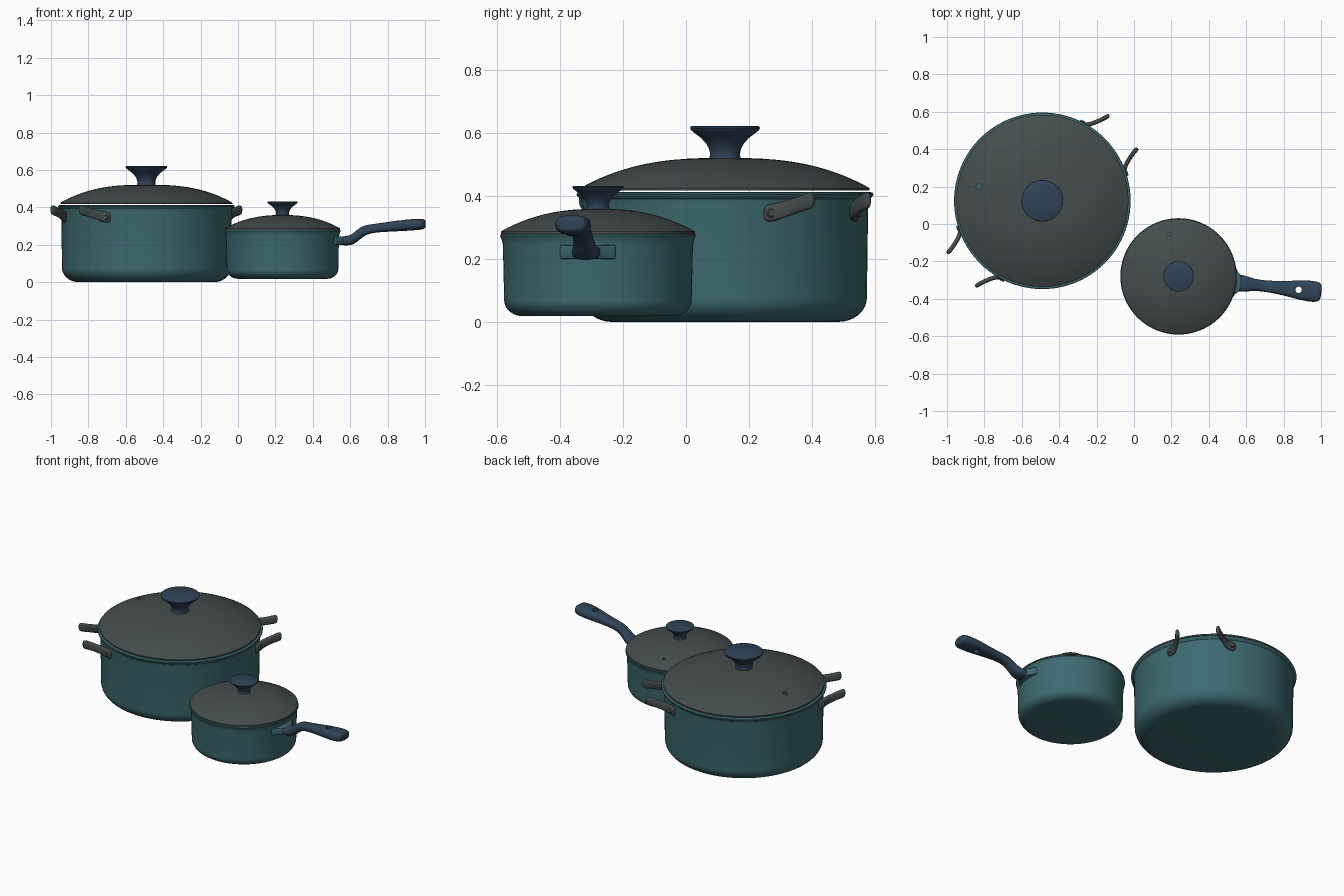
import bpy, bmesh, math
from mathutils import Vector, Matrix

cube = bpy.data.objects.get("Cube")
if cube:
    bpy.data.objects.remove(cube, do_unlink=True)


def material(name, rgb):
    m = bpy.data.materials.new(name)
    m.use_nodes = True
    m.diffuse_color = (*rgb, 1)
    bsdf = next(n for n in m.node_tree.nodes if n.type == "BSDF_PRINCIPLED")
    bsdf.inputs["Base Color"].default_value = (*rgb, 1)
    bsdf.inputs["Roughness"].default_value = 0.5
    return m


TEAL = material("teal enamel", (0.047, 0.145, 0.16))
GREY = material("charcoal grey", (0.058, 0.074, 0.072))
NAVY = material("navy", (0.028, 0.058, 0.096))


def activate(ob):
    bpy.ops.object.select_all(action="DESELECT")
    ob.select_set(True)
    bpy.context.view_layer.objects.active = ob


def finish(bm, name, mat, matrix=Matrix()):
    bmesh.ops.recalc_face_normals(bm, faces=bm.faces)
    me = bpy.data.meshes.new(name)
    bm.to_mesh(me)
    bm.free()
    me.materials.append(mat)
    ob = bpy.data.objects.new(name, me)
    bpy.context.collection.objects.link(ob)
    ob.matrix_world = matrix
    return ob


def smooth(ob):
    activate(ob)
    bpy.ops.object.shade_smooth_by_angle(angle=math.radians(35))


def apply_all(ob):
    activate(ob)
    for mod in list(ob.modifiers):
        bpy.ops.object.modifier_apply(modifier=mod.name)


def revolve(name, profile, mat, matrix, steps=96):
    """Spin an (r, z) outline around the vertical axis."""
    bm = bmesh.new()
    vs = [bm.verts.new((r, 0, z)) for r, z in profile]
    es = [bm.edges.new(p) for p in zip(vs, vs[1:])]
    bmesh.ops.spin(bm, geom=vs + es, axis=(0, 0, 1), cent=(0, 0, 0),
                   steps=steps, angle=math.tau)
    bmesh.ops.remove_doubles(bm, verts=bm.verts, dist=1e-5)
    return finish(bm, name, mat, matrix)


def loft(name, sections, mat, matrix, sides=12, power=0.75):
    """Skin rounded sections (point, half width, half height) along a path."""
    bm = bmesh.new()
    rings = []
    for i, (p, w, h) in enumerate(sections):
        a = sections[max(i - 1, 0)][0]
        b = sections[min(i + 1, len(sections) - 1)][0]
        side = (b - a).cross(Vector((0, 0, 1))).normalized()
        ring = []
        for k in range(sides):
            t = math.tau * k / sides
            c, s = math.cos(t), math.sin(t)
            cx = math.copysign(abs(c) ** power, c) * w
            cz = math.copysign(abs(s) ** power, s) * h
            ring.append(bm.verts.new(p + side * cx + Vector((0, 0, cz))))
        rings.append(ring)
    for r0, r1 in zip(rings, rings[1:]):
        for k in range(sides):
            j = (k + 1) % sides
            bm.faces.new((r0[k], r0[j], r1[j], r1[k]))
    bm.faces.new(rings[0])
    bm.faces.new(rings[-1])
    ob = finish(bm, name, mat, matrix)
    ob.modifiers.new("round", "SUBSURF").levels = 2
    apply_all(ob)
    return ob


def drill(ob, point, radius):
    """Cut a vertical hole at a world position."""
    bm = bmesh.new()
    bmesh.ops.create_cone(bm, cap_ends=True, segments=24, radius1=radius,
                          radius2=radius, depth=0.3)
    cutter = finish(bm, "hole_cutter", ob.data.materials[0], Matrix.Translation(point))
    cutter.hide_render = True
    mod = ob.modifiers.new("hole", "BOOLEAN")
    mod.operation = "DIFFERENCE"
    mod.solver = "EXACT"
    mod.object = cutter
    bpy.context.view_layer.update()
    apply_all(ob)
    bpy.data.objects.remove(cutter, do_unlink=True)


def arc(r0, z0, w, h, n=9):
    """Rounded bottom corner from the floor up to the wall."""
    return [(r0 + w * math.sin(t), z0 + h * (1 - math.cos(t)))
            for t in (math.pi / 2 * i / n for i in range(n + 1))]


def vessel(name, at, floor, wall, rim, top, corner):
    """Hollow pot with rounded base and flared rim."""
    t = 0.012
    outer = [(0, floor)] + arc(wall - corner - 0.004, floor, corner, corner * 0.85)
    lip = [(wall, top - 0.035), (wall + 0.003, top - 0.022), (rim - 0.002, top - 0.012),
           (rim, top - 0.007), (rim - 0.002, top - 0.002), (rim - 0.008, top),
           (wall - t, top - 0.004)]
    inner = arc(wall - corner - t, floor + t, corner - 0.004, corner * 0.8)[::-1]
    smooth(revolve(name, outer + lip + inner + [(0, floor + t)], TEAL, at))


def lid(name, at, radius, edge, rise, power, vent, vent_radius):
    """Thin domed lid with a short lip and a vent hole."""
    rs = [radius * math.sin(math.pi / 2 * i / 18) for i in range(19)]
    dome = [(r, edge + rise * (1 - (r / radius) ** power)) for r in rs]
    under = [(r * 0.98, z - 0.01) for r, z in dome][::-1]
    lip = [(radius + 0.004, edge - 0.003), (radius + 0.004, edge - 0.01)]
    ob = revolve(name, dome + lip + under, GREY, at)
    drill(ob, Vector((*vent, edge)), vent_radius)
    smooth(ob)


def knob(name, at, base, height, radius):
    """Flared knob with a flat top."""
    shape = [(0, -0.05), (0.46, -0.05), (0.43, 0.08), (0.44, 0.22), (0.52, 0.42),
             (0.68, 0.62), (0.86, 0.77), (0.97, 0.87), (1, 0.93), (0.99, 0.98),
             (0.96, 1), (0, 1)]
    smooth(revolve(name, [(r * radius, base + z * height) for r, z in shape], NAVY, at, 64))


big = Matrix.Translation((-0.49, 0.124, 0))
small = Matrix.Translation((0.238, -0.28, 0))

# Large casserole
vessel("casserole_body", big, 0, 0.455, 0.472, 0.412, 0.09)
lid("casserole_lid", big, 0.456, 0.427, 0.094, 2.7, (-0.83, 0.2), 0.014)
knob("casserole_knob", big, 0.522, 0.1, 0.111)

# Four prong grips, two per side, each riveted to the wall
prong = [(25, 0.459, 0.345, 0.5), (24, 0.461, 0.345, 1), (20.5, 0.464, 0.348, 1),
         (17.5, 0.482, 0.357, 0.95), (15, 0.512, 0.368, 0.9), (12.8, 0.548, 0.38, 0.9),
         (11.8, 0.572, 0.386, 1), (11.7, 0.583, 0.387, 0.55)]
for side, facing in (("left", 40.5), ("right", 220.5)):
    for label, sign in (("a", 1), ("b", -1)):
        path = []
        for ang, r, z, scale in prong:
            t = math.radians(facing + sign * ang)
            path.append((Vector((r * math.cos(t), r * math.sin(t), z)),
                         0.013 * scale, 0.029 * scale))
        smooth(loft(f"{side}_grip_{label}", path, GREY, big))
        bm = bmesh.new()
        bmesh.ops.create_cone(bm, cap_ends=True, segments=20, radius1=0.015,
                              radius2=0.012, depth=0.012)
        turn = Matrix.Rotation(math.radians(facing + sign * 22.5), 4, "Z")
        place = Matrix.Translation((0.475, 0, 0.346)) @ Matrix.Rotation(math.pi / 2, 4, "Y")
        smooth(finish(bm, f"{side}_rivet_{label}", GREY, big @ turn @ place))

# Small saucepan
vessel("saucepan_body", small, 0.018, 0.302, 0.311, 0.28, 0.06)
lid("saucepan_lid", small, 0.304, 0.29, 0.069, 2.4, (0.19, -0.055), 0.008)
knob("saucepan_knob", small, 0.36, 0.072, 0.081)

# Bracket joining handle and saucepan
swing = small @ Matrix.Rotation(math.radians(-6.4), 4, "Z")
bm = bmesh.new()
outline = [(0.28, -0.088), (0.296, -0.088), (0.312, -0.06), (0.335, -0.038),
           (0.335, 0.038), (0.312, 0.06), (0.296, 0.088), (0.28, 0.088)]
base = bm.faces.new([bm.verts.new((u, v, 0.2)) for u, v in outline])
top = bmesh.ops.extrude_face_region(bm, geom=[base])["geom"]
bmesh.ops.translate(bm, verts=[g for g in top if isinstance(g, bmesh.types.BMVert)],
                    vec=(0, 0, 0.045))
bracket = finish(bm, "handle_bracket", TEAL, swing)
bev = bracket.modifiers.new("soft", "BEVEL")
bev.width, bev.segments = 0.006, 2
apply_all(bracket)
smooth(bracket)

# Long handle with hanging hole
spine = [(0.318, 0.221, 0.044, 0.022), (0.335, 0.221, 0.047, 0.025),
         (0.37, 0.224, 0.041, 0.027), (0.4, 0.246, 0.034, 0.034),
         (0.435, 0.275, 0.031, 0.029), (0.48, 0.287, 0.031, 0.023),
         (0.56, 0.295, 0.038, 0.026), (0.63, 0.302, 0.049, 0.03),
         (0.7, 0.307, 0.058, 0.031), (0.745, 0.31, 0.056, 0.03),
         (0.763, 0.311, 0.046, 0.026), (0.769, 0.311, 0.028, 0.017)]
handle = loft("saucepan_handle",
              [(Vector((u, 0, z)), w, h) for u, z, w, h in spine], NAVY, swing, 16)
drill(handle, swing @ Vector((0.646, 0, 0.3)), 0.017)
smooth(handle)
